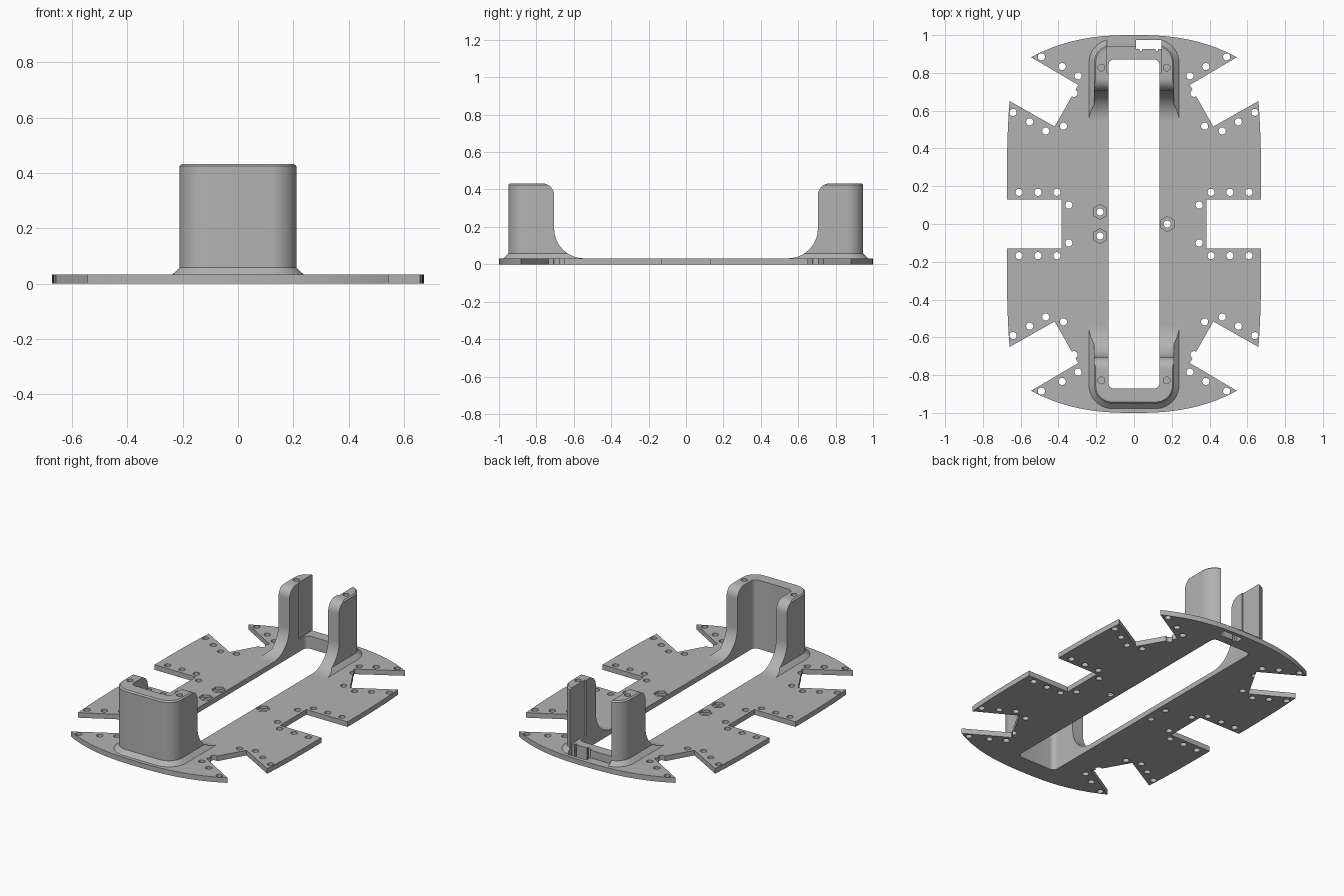
import bpy, bmesh, math
from mathutils import Matrix

if "Cube" in bpy.data.objects:
    bpy.data.objects.remove(bpy.data.objects["Cube"])

TOP = 0.032       # plate thickness
HEIGHT = 0.433    # tower height
SLOT_X, SLOT_Y = 0.135, 0.872

grey = bpy.data.materials.new("plain grey")
grey.use_nodes = True
grey.diffuse_color = (0.45, 0.45, 0.45, 1)
grey.node_tree.nodes["Principled BSDF"].inputs["Base Color"].default_value = (0.45, 0.45, 0.45, 1)


def arc(cx, cy, r, a0, a1, n=10):
    """Points on an arc, angles in degrees."""
    angles = [math.radians(a0 + (a1 - a0) * i / n) for i in range(n + 1)]
    return [(cx + r * math.cos(a), cy + r * math.sin(a)) for a in angles]


def loft(bm, rings):
    """Closed solid through rings of equal vertex count."""
    loops = [[bm.verts.new(p) for p in ring] for ring in rings]
    n = len(loops[0])
    for low, high in zip(loops, loops[1:]):
        for i in range(n):
            j = (i + 1) % n
            bm.faces.new((low[i], low[j], high[j], high[i]))
    bm.faces.new(loops[0][::-1])
    bm.faces.new(loops[-1])


def prism(bm, pts, z0, z1):
    loft(bm, [[(x, y, z) for x, y in pts] for z in (z0, z1)])


def box(bm, x0, x1, y0, y1, z0, z1):
    prism(bm, [(x0, y0), (x1, y0), (x1, y1), (x0, y1)], z0, z1)


def finish(name, bm):
    bmesh.ops.recalc_face_normals(bm, faces=bm.faces)
    mesh = bpy.data.meshes.new(name)
    bm.to_mesh(mesh)
    bm.free()
    obj = bpy.data.objects.new(name, mesh)
    bpy.context.collection.objects.link(obj)
    mesh.materials.append(grey)
    return obj


def carve(obj, bm, operation="DIFFERENCE"):
    """Apply a boolean with a temporary cutter."""
    cutter = finish("cutter", bm)
    cutter.hide_render = True
    mod = obj.modifiers.new("cut", "BOOLEAN")
    mod.operation, mod.object, mod.solver = operation, cutter, "EXACT"
    bpy.context.view_layer.objects.active = obj
    bpy.ops.object.modifier_apply(modifier=mod.name)
    bpy.data.objects.remove(cutter)


def smooth(obj):
    obj.data.shade_smooth()
    obj.data.set_sharp_from_angle(angle=math.radians(30))


def port(bm):
    """Connector opening with two small key slots."""
    pts = [(0.01, 0.975), (0.01, 0.927)]
    for x in (0.03, 0.115):
        pts += [(x, 0.927), (x, 0.915), (x + 0.012, 0.915), (x + 0.012, 0.927)]
    pts += [(0.145, 0.927), (0.145, 0.975)]
    prism(bm, pts, -0.1, 0.6)


# Base plate: one quarter outline, mirrored twice
quarter = []
for i in range(17):
    t = i / 16
    quarter.append((0.545 * t, 1 - 0.117 * t ** 2.5))
quarter += [(0.295, 0.736), (0.42, 0.516)]
for i in range(9):
    t = 1 - i / 8
    quarter.append((0.673 - 0.014 * t ** 3, 0.13 + 0.521 * t))
quarter.append((0.385, 0.13))
half = quarter + [(x, -y) for x, y in reversed(quarter)]
outline = half + [(-x, y) for x, y in reversed(half)][1:-1]
bm = bmesh.new()
prism(bm, outline, 0, TOP)
plate = finish("base_plate", bm)

# Long slot with rounded corners
bm = bmesh.new()
r = 0.03
slot = []
for sx, sy, a in ((1, 1, 0), (-1, 1, 90), (-1, -1, 180), (1, -1, 270)):
    slot += arc(sx * (SLOT_X - r), sy * (SLOT_Y - r), r, a, a + 90, 6)
prism(bm, slot, -0.1, 0.2)
carve(plate, bm)

# Screw holes in every quarter, nut holes, connector port
holes = [(0.49, 0.885), (0.38, 0.833), (0.296, 0.784), (0.317, 0.692),
         (0.374, 0.518), (0.467, 0.493), (0.552, 0.541), (0.64, 0.591),
         (0.408, 0.168), (0.508, 0.168), (0.608, 0.168), (0.345, 0.1)]
nuts = [(-0.18, 0.064), (-0.18, -0.064), (0.176, 0)]
bm = bmesh.new()
for x, y in holes:
    for sx in (1, -1):
        for sy in (1, -1):
            prism(bm, arc(sx * x, sy * y, 0.019, 0, 345, 23), -0.1, 0.2)
for x, y in nuts:
    prism(bm, arc(x, y, 0.019, 0, 345, 23), -0.1, 0.2)
port(bm)
carve(plate, bm)

# Hexagonal nut pockets
bm = bmesh.new()
for x, y in nuts:
    prism(bm, arc(x, y, 0.04, 30, 330, 5), TOP - 0.016, 0.2)
carve(plate, bm)
smooth(plate)


def u_ring(offset, z):
    """U-shaped plan, open toward the middle of the plate."""
    w, y, r = 0.211 + offset, -0.95 - offset, 0.095 + offset
    pts = [(-w, -0.5)] + arc(-w + r, y + r, r, 180, 270, 14)
    pts += arc(w - r, y + r, r, 270, 360, 14) + [(w, -0.5)]
    k = 0.03
    pts += [(SLOT_X, -0.5)] + arc(SLOT_X - k, -SLOT_Y + k, k, 0, -90, 6)
    pts += arc(k - SLOT_X, -SLOT_Y + k, k, -90, -180, 6) + [(-SLOT_X, -0.5)]
    return [(px, py, z) for px, py in pts]


def tower(name):
    bm = bmesh.new()
    loft(bm, [u_ring(0.027, TOP - 0.002), u_ring(0.027, TOP), u_ring(0, 0.058),
              u_ring(0, HEIGHT - 0.008), u_ring(-0.008, HEIGHT)])
    obj = finish(name, bm)
    # Side profile: rounded upper corner and sweeping foot
    profile = [(-1.1, -0.1), (-0.545, -0.1)]
    profile += arc(-0.545, TOP + 0.16, 0.16, 270, 180, 16)
    profile += arc(-0.77, HEIGHT - 0.065, 0.065, 0, 90, 10)
    profile += [(-1.1, HEIGHT)]
    bm = bmesh.new()
    loft(bm, [[(x, y, z) for y, z in profile] for x in (-0.4, 0.4)])
    carve(obj, bm, "INTERSECT")
    # Blind screw holes in the top
    bm = bmesh.new()
    for x in (-0.173, 0.173):
        prism(bm, arc(x, -0.828, 0.018, 0, 345, 23), HEIGHT - 0.06, 0.6)
    carve(obj, bm)
    return obj


front = tower("front_tower")
smooth(front)

# Rear tower: turned round, with the wall opened down to a low sill
back = tower("back_tower")
back.data.transform(Matrix.Rotation(math.pi, 4, "Z"))
bm = bmesh.new()
box(bm, -0.142, 0.145, 0.8, 1.1, 0.08, 0.6)
carve(back, bm)
bm = bmesh.new()
box(bm, -0.142, 0.145, 0.94, 1.1, TOP, 0.6)
carve(back, bm)
bm = bmesh.new()
port(bm)
carve(back, bm)
smooth(back)
